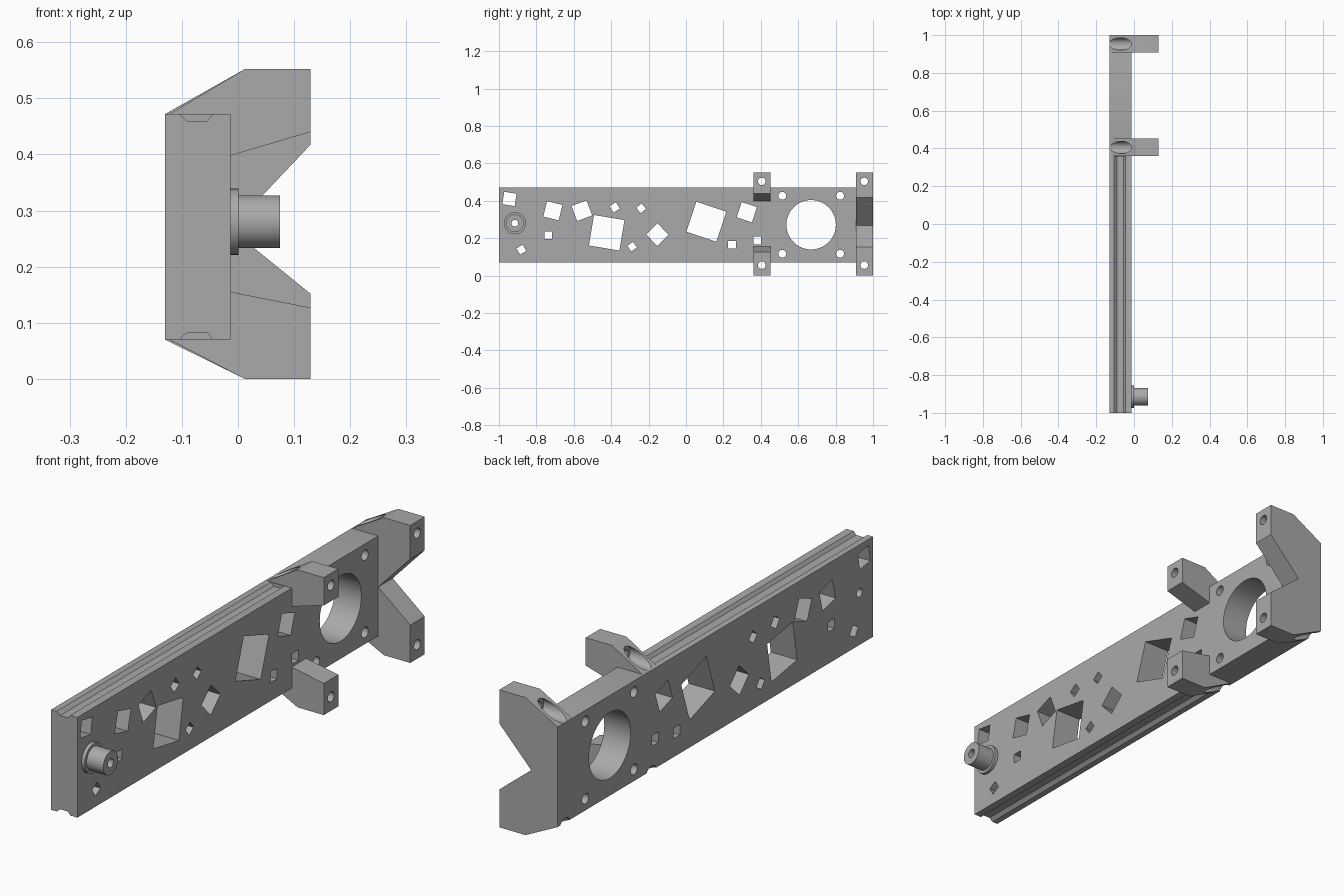
import bpy, bmesh, math
from mathutils import Vector

cube = bpy.data.objects.get("Cube")
if cube:
    bpy.data.objects.remove(cube, do_unlink=True)

gray = bpy.data.materials.new("plain gray")
gray.use_nodes = True
gray.diffuse_color = (0.4, 0.4, 0.4, 1)
gray.node_tree.nodes["Principled BSDF"].inputs["Base Color"].default_value = gray.diffuse_color

X0, X1 = -0.13, -0.013      # bar back and face
Z0, Z1 = 0.07, 0.472        # bar bottom and top


def extrude(bm, points, offset):
    """Closed prism from a ring of 3D points."""
    a = [bm.verts.new(p) for p in points]
    b = [bm.verts.new(Vector(p) + Vector(offset)) for p in points]
    bm.faces.new(a)
    bm.faces.new(b[::-1])
    for i in range(len(a)):
        j = (i + 1) % len(a)
        bm.faces.new((a[j], a[i], b[i], b[j]))


def along_y(bm, profile, y0, y1):
    extrude(bm, [(x, y0, z) for x, z in profile], (0, y1 - y0, 0))


def along_x(bm, x0, x1, y, z, radius, sides=48, turn=0.0):
    """Cylinder or regular prism lying along x."""
    ring = []
    for i in range(sides):
        t = turn + 2 * math.pi * i / sides
        ring.append((x0, y + radius * math.cos(t), z + radius * math.sin(t)))
    extrude(bm, ring, (x1 - x0, 0, 0))


def make(name, bm):
    bmesh.ops.recalc_face_normals(bm, faces=bm.faces)
    mesh = bpy.data.meshes.new(name)
    bm.to_mesh(mesh)
    bm.free()
    ob = bpy.data.objects.new(name, mesh)
    mesh.materials.append(gray)
    bpy.context.collection.objects.link(ob)
    return ob


def activate(ob):
    bpy.ops.object.select_all(action='DESELECT')
    ob.select_set(True)
    bpy.context.view_layer.objects.active = ob


def cut(ob, bm):
    """Subtract the cutter geometry and discard it."""
    cutter = make("cutter", bm)
    cutter.hide_render = True
    mod = ob.modifiers.new("cut", 'BOOLEAN')
    mod.operation = 'DIFFERENCE'
    mod.solver = 'EXACT'
    mod.object = cutter
    activate(ob)
    bpy.ops.object.modifier_apply(modifier=mod.name)
    bpy.data.objects.remove(cutter, do_unlink=True)


def smooth(ob):
    activate(ob)
    bpy.ops.object.shade_smooth_by_angle(angle=math.radians(30))


BOLT_Y = (0.405, 0.953)
BOLT_Z = (0.504, 0.056)
PIN_Y, PIN_Z = -0.915, 0.28


def counterbores(ys):
    bm = bmesh.new()
    for y in ys:
        for z in BOLT_Z:
            along_x(bm, -0.2, X1 + 0.001, y, z, 0.033)
    return bm


# Main bar
bm = bmesh.new()
along_y(bm, [(X0, Z0), (X1, Z0), (X1, Z1), (X0, Z1)], -1, 1)
bar = make("main_bar", bm)

# Grooves on the top and bottom edges
groove = [(-0.105, 0.5), (-0.105, Z1), (-0.09, 0.459),
          (-0.055, 0.459), (-0.045, Z1), (-0.045, 0.5)]
bm = bmesh.new()
along_y(bm, groove, -1.1, 0.357)
along_y(bm, [(x, Z0 + Z1 - z) for x, z in groove], -1.1, 0.357)
cut(bar, bm)

# Scattered square windows: y, z, side, angle
windows = [
    (-0.944, 0.41, 0.067, -9), (-0.712, 0.347, 0.085, -14),
    (-0.557, 0.347, 0.086, 21), (-0.736, 0.217, 0.04, 0),
    (-0.88, 0.139, 0.039, 31), (-0.424, 0.229, 0.165, -9.5),
    (-0.381, 0.365, 0.04, 35), (-0.24, 0.36, 0.037, 40),
    (-0.153, 0.219, 0.085, 44), (-0.288, 0.155, 0.037, 35),
    (0.109, 0.288, 0.169, -18.5), (0.325, 0.339, 0.086, -18),
    (0.245, 0.165, 0.042, 0), (0.381, 0.187, 0.042, 0)]
bm = bmesh.new()
for y, z, side, angle in windows:
    along_x(bm, -0.3, 0.3, y, z, side / math.sqrt(2), 4, math.radians(angle + 45))

# Round port, its four screw holes and the pin bore
along_x(bm, -0.3, 0.3, 0.669, 0.272, 0.132, 64)
for y in (0.515, 0.824):
    for z in (0.117, 0.427):
        along_x(bm, -0.3, 0.3, y, z, 0.021, 32)
along_x(bm, -0.3, 0.3, PIN_Y, PIN_Z, 0.018, 32)
cut(bar, bm)
cut(bar, counterbores(BOLT_Y))
smooth(bar)

# Brackets: two separate tabs in the middle, one forked piece at the end
upper_tab = [(-0.122, Z1), (0.012, 0.552), (0.129, 0.552),
             (0.129, 0.44), (X1, 0.398), (X1, Z1)]
lower_tab = [(-0.122, Z0), (0.012, 0), (0.129, 0),
             (0.129, 0.127), (X1, 0.155), (X1, Z0)]
fork = [(X0, Z1), (0.012, 0.552), (0.129, 0.552), (0.129, 0.417),
        (X1, 0.267), (0.129, 0.152), (0.129, 0), (0.012, 0),
        (X0, Z0), (X1, Z0), (X1, 0.26), (X1, 0.274), (X1, Z1)]
fork_upper = fork[:4] + [(X1, 0.267), (X1, Z1)]
fork_lower = [(X1, 0.267)] + fork[5:10]

for name, profile, y0, y1, bolt_y in (
        ("middle_upper_tab", upper_tab, 0.36, 0.452, BOLT_Y[0]),
        ("middle_lower_tab", lower_tab, 0.36, 0.452, BOLT_Y[0]),
        ("end_upper_fork", fork_upper, 0.908, 1.0, BOLT_Y[1]),
        ("end_lower_fork", fork_lower, 0.908, 1.0, BOLT_Y[1])):
    bm = bmesh.new()
    along_y(bm, profile, y0, y1)
    tab = make(name, bm)
    bm = bmesh.new()
    for z in BOLT_Z:
        along_x(bm, -0.3, 0.3, bolt_y, z, 0.02, 32)
    cut(tab, bm)
    cut(tab, counterbores([bolt_y]))
    smooth(tab)

# Pivot pin with its flange
for name, x0, x1, radius in (("pin_flange", X1, 0.001, 0.059),
                             ("pivot_pin", 0.001, 0.075, 0.047)):
    bm = bmesh.new()
    along_x(bm, x0, x1, PIN_Y, PIN_Z, radius)
    pin = make(name, bm)
    bm = bmesh.new()
    along_x(bm, -0.3, 0.3, PIN_Y, PIN_Z, 0.018, 32)
    cut(pin, bm)
    smooth(pin)
